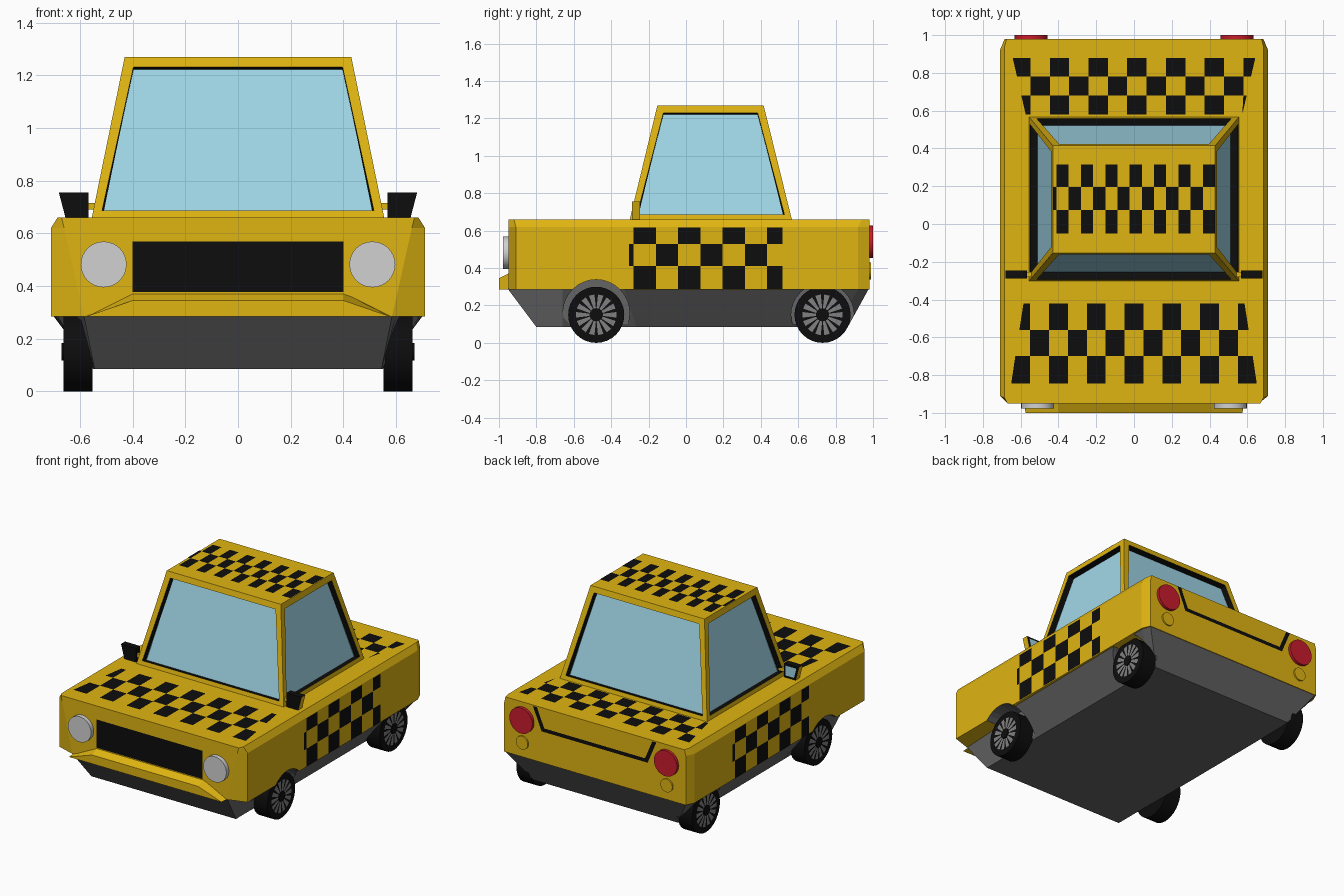
import bpy, bmesh, math
from mathutils import Matrix, Vector

if "Cube" in bpy.data.objects:
    bpy.data.objects.remove(bpy.data.objects["Cube"])


def mat(name, *rgb):
    m = bpy.data.materials.new(name)
    m.diffuse_color = (*rgb, 1)
    m.use_nodes = True
    m.node_tree.nodes["Principled BSDF"].inputs["Base Color"].default_value = m.diffuse_color
    return m


YELLOW = mat("cab yellow", .74, .46, .006)
BLACK = mat("black", .004, .004, .004)
GREY = mat("chassis grey", .13, .13, .13)
RIM = mat("rim grey", .22, .22, .22)
GLASS = mat("window blue", .36, .69, .81)
LAMP = mat("lamp white", .64, .64, .64)
RED = mat("tail red", .58, .012, .025)


def finish(name, bm, *mats, smooth=False, normals=True):
    if normals:
        bmesh.ops.recalc_face_normals(bm, faces=bm.faces)
    me = bpy.data.meshes.new(name)
    bm.to_mesh(me)
    bm.free()
    for m in mats:
        me.materials.append(m)
    ob = bpy.data.objects.new(name, me)
    bpy.context.collection.objects.link(ob)
    if smooth:
        bpy.ops.object.select_all(action='DESELECT')
        ob.select_set(True)
        bpy.context.view_layer.objects.active = ob
        bpy.ops.object.shade_smooth_by_angle(angle=math.radians(35))
    return ob


def loft(rings):
    """Closed solid through rings of 3D points."""
    bm = bmesh.new()
    vs = [[bm.verts.new(p) for p in r] for r in rings]
    n = len(vs[0])
    bm.faces.new(vs[0][::-1])
    bm.faces.new(vs[-1])
    for a, b in zip(vs, vs[1:]):
        for i in range(n):
            j = (i + 1) % n
            bm.faces.new((a[i], a[j], b[j], b[i]))
    bmesh.ops.recalc_face_normals(bm, faces=bm.faces)
    return bm


def outline(z, half):
    """Mirror a half outline (x, y) into a full ring at height z."""
    return [(x, y, z) for x, y in half] + [(-x, y, z) for x, y in half[::-1]]


def add_cyl(bm, c, r, depth, axis, seg=32, r2=None):
    rot = Matrix.Rotation(math.pi / 2, 4, 'Y' if axis == 'X' else 'X')
    bmesh.ops.create_cone(bm, cap_ends=True, segments=seg, radius1=r,
                          radius2=r if r2 is None else r2, depth=depth,
                          matrix=Matrix.Translation(c) @ rot)


def cylinders(name, centres, r, depth, axis, m, smooth=True):
    bm = bmesh.new()
    for c in centres:
        add_cyl(bm, c, r, depth, axis)
    return finish(name, bm, m, smooth=smooth)


def polys(name, faces, m):
    bm = bmesh.new()
    for f in faces:
        bm.faces.new([bm.verts.new(p) for p in f])
    return finish(name, bm, m, normals=False)


# Body shell with chamfered corners and edge
body = finish("body", loft([
    outline(.285, [(.585, -.95), (.71, -.91), (.71, .92), (.685, .98)]),
    outline(.62, [(.66, -.95), (.71, -.91), (.71, .92), (.685, .98)]),
    outline(.66, [(.67, -.95), (.685, -.92), (.685, .94), (.675, .98)])]), YELLOW)

# Tapered underside
chassis = finish("chassis", loft([
    outline(.085, [(.545, -.80), (.545, -.66), (.55, -.265), (.55, .80), (.545, .865)]),
    outline(.285, [(.585, -.95), (.60, -.66), (.69, -.33), (.70, .92), (.68, .975)])]), GREY)

# Wheel arches
FRONT_Y, REAR_Y, WHEEL_Z = -.48, .73, .15
arch_f = cylinders("front_arch_cutter", [(s * .69, FRONT_Y, .16) for s in (-1, 1)],
                   .178, .26, 'X', GREY, False)
arch_r = cylinders("rear_arch_cutter", [(s * .69, REAR_Y, .15) for s in (-1, 1)],
                   .168, .26, 'X', GREY, False)
for ob, cutters in ((body, [arch_f]), (chassis, [arch_f, arch_r])):
    bpy.context.view_layer.objects.active = ob
    for c in cutters:
        md = ob.modifiers.new("arch", 'BOOLEAN')
        md.operation, md.solver, md.object = 'DIFFERENCE', 'EXACT', c
        md.material_mode = 'TRANSFER'
        bpy.ops.object.modifier_apply(modifier=md.name)
for c in (arch_f, arch_r):
    bpy.data.objects.remove(c)

# Cabin with recessed windows on four sides
bm = loft([outline(.655, [(.556, -.302), (.556, .567)]),
           outline(1.27, [(.43, -.153), (.43, .415)])])
sides = [f for f in bm.faces if abs(f.normal.z) < .5]
bmesh.ops.inset_individual(bm, faces=sides, thickness=.052)
for f in sides:
    n = f.normal.copy()
    out = bmesh.ops.extrude_discrete_faces(bm, faces=[f])["faces"][0]
    bmesh.ops.translate(bm, verts=out.verts, vec=n * -.04)
    base = [v.co + n * .04 for v in out.verts]
    ring = list(out.verts)
    rim = [bm.verts.new(p) for p in base]
    out.material_index = 2
    for i in range(4):
        j = (i + 1) % 4
        # walls of the recess, facing the opening
        w = bm.faces.new((rim[i], rim[j], ring[j], ring[i]))
        w.material_index = 1
# drop any wall made by the extrusion itself, then weld
bmesh.ops.delete(bm, geom=[f for f in bm.faces if f.material_index == 0 and
                           any(len(e.link_faces) > 2 for e in f.edges)], context='FACES')
bmesh.ops.remove_doubles(bm, verts=bm.verts, dist=.0005)
finish("cabin", bm, YELLOW, BLACK, GLASS)


# Checker patterns as thin plates
def checker(name, rows, start, w, lo, hi, place):
    faces = []
    for r in range(len(rows) - 1):
        v0, v1 = rows[r], rows[r + 1]
        for k in range(-6, 8):
            u = start + 2 * k * w + (r % 2) * w
            q = [(max(lo(v), min(hi(v), a)), v)
                 for a, v in ((u, v0), (u + w, v0), (u + w, v1), (u, v1))]
            if max(q[1][0] - q[0][0], q[2][0] - q[3][0]) > .004:
                pts = [Vector(place(*p)) for p in q]
                pts = [p for i, p in enumerate(pts) if (p - pts[i - 1]).length > 1e-5]
                faces.append(pts)
    polys(name, faces, BLACK)


def hood(v):
    return .52 - .155 * v


def trunk(v):
    return .44 + .23 * v


checker("hood_checks", [-.845, -.70, -.56, -.42], -.05, .1,
        lambda v: -hood(v), hood, lambda u, v: (u, v, .663))
checker("trunk_checks", [.58, .68, .78, .88], -.036, .1025,
        lambda v: -trunk(v), trunk, lambda u, v: (u, v, .663))
checker("roof_checks", [-.05, .075, .195, .315], -.41, .0645,
        lambda v: -.43, lambda v: .43, lambda u, v: (u, v, 1.273))
for side, s in (("right", 1), ("left", -1)):
    checker(side + "_side_checks", [.288, .41, .528, .618], -.28, .119,
            lambda v: -.305, lambda v: .515,
            lambda u, v: (s * .713, u if s > 0 else .21 - u, v))

# Grille and front lip bumper
polys("grille", [[(-.4, -.954, .378), (.4, -.954, .378), (.4, -.954, .57), (-.4, -.954, .57)]], BLACK)
finish("front_bumper", loft([
    [(-.575, -1, .285), (.575, -1, .285), (.4, -1, .345), (-.4, -1, .345)],
    [(-.58, -.94, .285), (.58, -.94, .285), (.4, -.94, .375), (-.4, -.94, .375)]]), YELLOW)

# Lamps
LR = (-1, 1)
cylinders("headlights", [(s * .51, -.96, .482) for s in LR], .087, .036, 'Y', LAMP)
cylinders("tail_lights", [(s * .545, .985, .54) for s in LR], .087, .03, 'Y', RED)
cylinders("rear_indicators", [(s * .545, .98, .385) for s in LR], .045, .02, 'Y', YELLOW)

# Trunk lid seam: a U-shaped strip on the back
outer = [(.465, .655), (.40, .50), (-.40, .50), (-.465, .655)]
inner = [(.435, .655), (.38, .525), (-.38, .525), (-.435, .655)]
polys("trunk_seam", [[(x, .984, z) for x, z in
                      (inner[i], inner[i + 1], outer[i + 1], outer[i])][::-1]
                     for i in range(3)], BLACK)

# Wing mirrors with arm and glass
for side, s in (("right", 1), ("left", -1)):
    prof = [(.567, .66), (.655, .66), (.68, .755), (.567, .755)]
    bm = loft([[(s * x, y, z) for x, z in prof] for y in (-.288, -.245)])
    for f in bm.faces:
        f.material_index = 1 if f.normal.x * s > .5 else 0
    finish(side + "_mirror", bm, BLACK, YELLOW)
    bm = loft([[(s * x, y, z) for x, z in ((.52, .69), (.575, .69), (.575, .715), (.52, .715))]
               for y in (-.28, -.255)])
    finish(side + "_mirror_arm", bm, YELLOW)
    g = [(s * x, -.242, z) for x, z in ((.58, .675), (.645, .675), (.662, .742), (.58, .742))]
    polys(side + "_mirror_glass", [g[::-1] if s > 0 else g], GLASS)

# Wheels: tyre, spokes and hub
for end, y in (("front", FRONT_Y), ("rear", REAR_Y)):
    for side, s in (("right", 1), ("left", -1)):
        name = f"{end}_{side}_"
        bm = bmesh.new()
        add_cyl(bm, (s * .607, y, WHEEL_Z), .15, .11, 'X')
        finish(name + "tyre", bm, BLACK, smooth=True)
        bm = bmesh.new()
        for k in range(14):
            a = 2 * math.pi * k / 14
            d, t = Vector((0, math.cos(a), math.sin(a))), Vector((0, -math.sin(a), math.cos(a)))
            c = Vector((s * .665, y, WHEEL_Z))
            q = [c + d * r + t * h for r, h in ((.035, -.006), (.108, -.015), (.108, .015), (.035, .006))]
            bm.faces.new([bm.verts.new(p) for p in (q if s > 0 else q[::-1])])
        finish(name + "spokes", bm, RIM, normals=False)
        cylinders(name + "hub", [(s * .663, y, WHEEL_Z)], .033, .014, 'X', BLACK)
